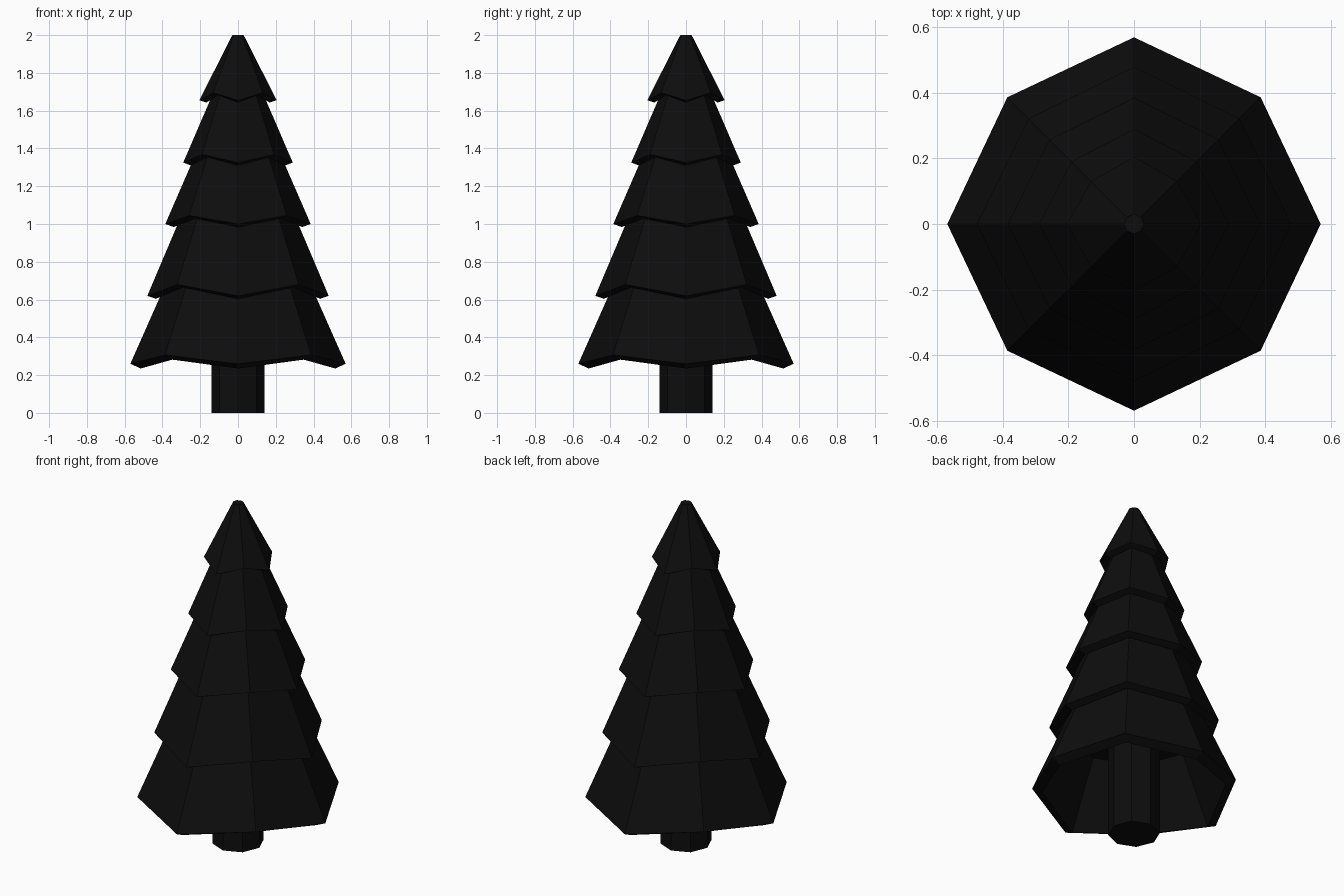
import bpy, bmesh, math

if "Cube" in bpy.data.objects:
    bpy.data.objects.remove(bpy.data.objects["Cube"])

SIDES = 8
mat = bpy.data.materials.new("near_black")
mat.diffuse_color = (0.004, 0.004, 0.004, 1)
mat.use_nodes = True
mat.node_tree.nodes["Principled BSDF"].inputs["Base Color"].default_value = mat.diffuse_color


def ring_skin(name, rings, cap_start=True, cap_end=True):
    """Skin octagonal rings; each is (r, z) at the axis corners, (r, z) at the diagonals."""
    bm = bmesh.new()
    loops = []
    for ra, za, rd, zd in rings:
        loop = []
        for i in range(SIDES):
            r, z = (ra, za) if i % 2 == 0 else (rd, zd)
            a = math.tau * i / SIDES
            loop.append(bm.verts.new((r * math.cos(a), r * math.sin(a), z)))
        loops.append(loop)
    for lo, hi in zip(loops, loops[1:]):
        for i in range(SIDES):
            j = (i + 1) % SIDES
            bm.faces.new((lo[i], lo[j], hi[j], hi[i]))
    if cap_start:
        bm.faces.new(loops[0][::-1])
    if cap_end:
        bm.faces.new(loops[-1])
    bmesh.ops.recalc_face_normals(bm, faces=bm.faces)
    mesh = bpy.data.meshes.new(name)
    bm.to_mesh(mesh)
    bm.free()
    mesh.materials.append(mat)
    obj = bpy.data.objects.new(name, mesh)
    bpy.context.collection.objects.link(obj)
    return obj


def even(r, z):
    return (r, z, r, z)


# Tiers: rim radius, rim height, diagonal radius, diagonal height,
# lip inset, lip drop, then radius and height where the next tier covers it
tiers = [
    (0.57, 0.26, 0.547, 0.307, 0.055, 0.025, 0.366, 0.72),
    (0.48, 0.62, 0.455, 0.680, 0.045, 0.016, 0.285, 1.08),
    (0.385, 1.00, 0.365, 1.045, 0.045, 0.016, 0.211, 1.40),
    (0.29, 1.325, 0.27, 1.368, 0.040, 0.015, 0.12, 1.72),
    (0.205, 1.655, 0.185, 1.695, 0.038, 0.012, 0.03, 2.00),
]

# Foliage: one stepped skin with a hollow underside
rings = [even(0.34, 0.62)]
for ra, za, rd, zd, inset, drop, rt, zt in tiers:
    rings.append((ra - inset, za - drop, rd - inset, zd - drop))
    rings.append((ra, za, rd, zd))
    rings.append(even(rt, zt))
ring_skin("foliage", rings)

# Trunk, running up into the hollow
ring_skin("trunk", [even(0.139, 0), even(0.139, 0.62)])
